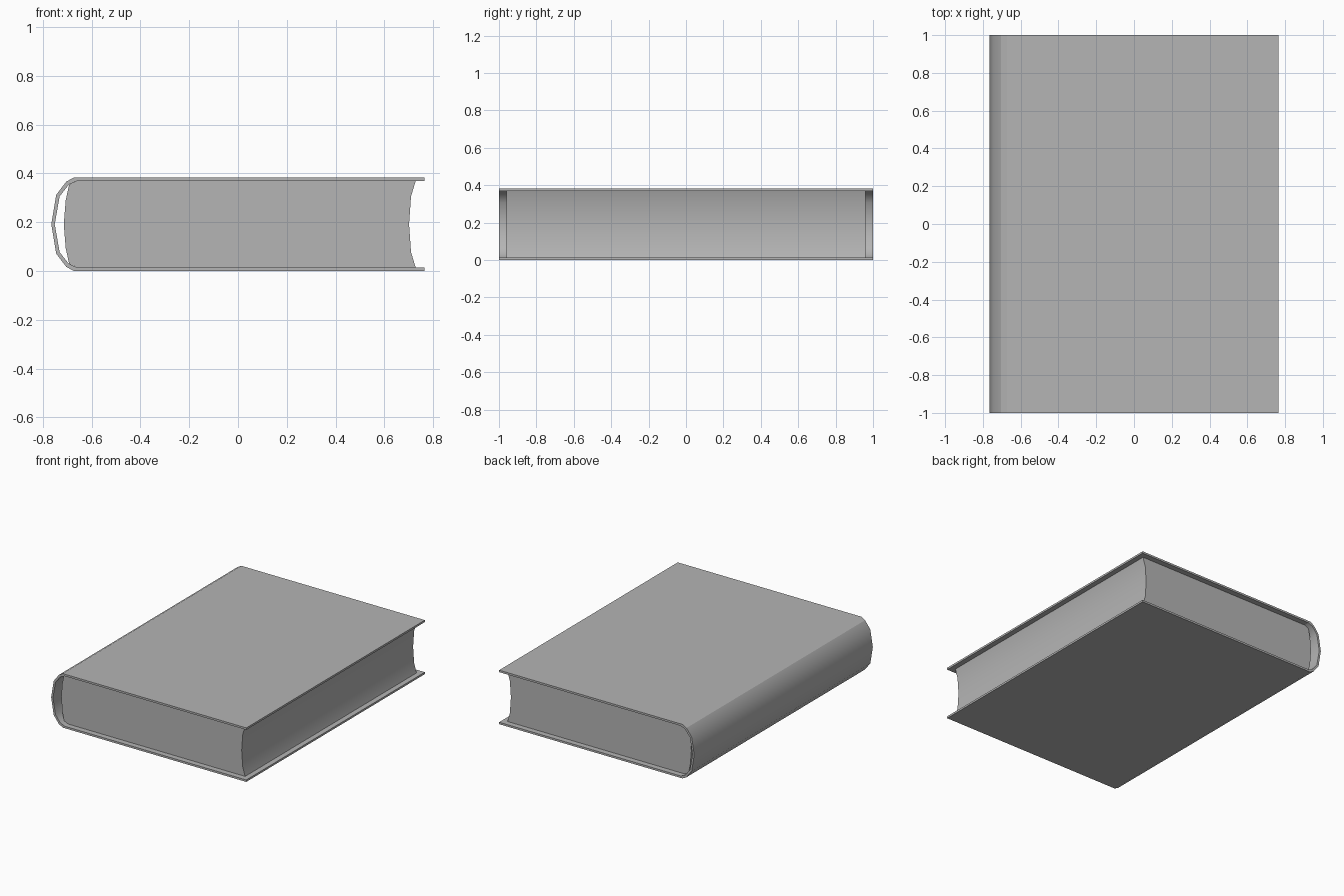
import bpy, bmesh

if "Cube" in bpy.data.objects:
    bpy.data.objects.remove(bpy.data.objects["Cube"])

MID = 0.1915  # half the book thickness

grey = bpy.data.materials.new("dark_grey")
grey.diffuse_color = (0.46, 0.46, 0.46, 1)
grey.use_nodes = True
grey.node_tree.nodes["Principled BSDF"].inputs["Base Color"].default_value = grey.diffuse_color


def mirrored(upper):
    """Complete a profile whose last point lies on the middle plane."""
    return upper + [(x, 2 * MID - z) for x, z in reversed(upper[:-1])]


def finish(name, bm, creases=()):
    """Smooth only the curved strips, keep boards, caps and creases sharp."""
    bmesh.ops.recalc_face_normals(bm, faces=bm.faces)
    for f in bm.faces:
        f.normal_update()
        f.smooth = abs(f.normal.z) < 0.97 and abs(f.normal.y) < 0.5
    for e in bm.edges:
        if all(any(abs(v.co.x - c) < 1e-4 for c in creases) for v in e.verts):
            e.smooth = False
    mesh = bpy.data.meshes.new(name)
    bm.to_mesh(mesh)
    bm.free()
    mesh.materials.append(grey)
    obj = bpy.data.objects.new(name, mesh)
    bpy.context.collection.objects.link(obj)
    return obj


def extrude_faces(bm, depth):
    """Extrude flat cross-section faces along y."""
    res = bmesh.ops.extrude_face_region(bm, geom=list(bm.faces), use_keep_orig=True)
    verts = [v for v in res["geom"] if isinstance(v, bmesh.types.BMVert)]
    bmesh.ops.translate(bm, verts=verts, vec=(0, depth, 0))


# Cover: two boards joined by a rounded spine, creased at the hinges
outer = mirrored([(0.765, 0.383), (-0.673, 0.383), (-0.704, 0.366),
                  (-0.745, 0.312), (-0.765, MID)])
inner = mirrored([(0.765, 0.369), (-0.659, 0.369), (-0.693, 0.354),
                  (-0.731, 0.306), (-0.751, MID)])
bm = bmesh.new()
a = [bm.verts.new((x, -1, z)) for x, z in outer]
b = [bm.verts.new((x, -1, z)) for x, z in inner]
for i in range(len(a) - 1):
    bm.faces.new((a[i], a[i + 1], b[i + 1], b[i]))
extrude_faces(bm, 2)
finish("cover", bm, creases=(-0.673, -0.704))

# Page block: rounded back and hollow fore edge
back = mirrored([(-0.659, 0.369), (-0.692, 0.354), (-0.706, 0.290), (-0.714, MID)])
fore = mirrored([(0.728, 0.369), (0.709, 0.305), (0.701, MID)])
bm = bmesh.new()
bm.faces.new([bm.verts.new((x, -0.96, z)) for x, z in back + fore[::-1]])
extrude_faces(bm, 1.92)
finish("page_block", bm)
